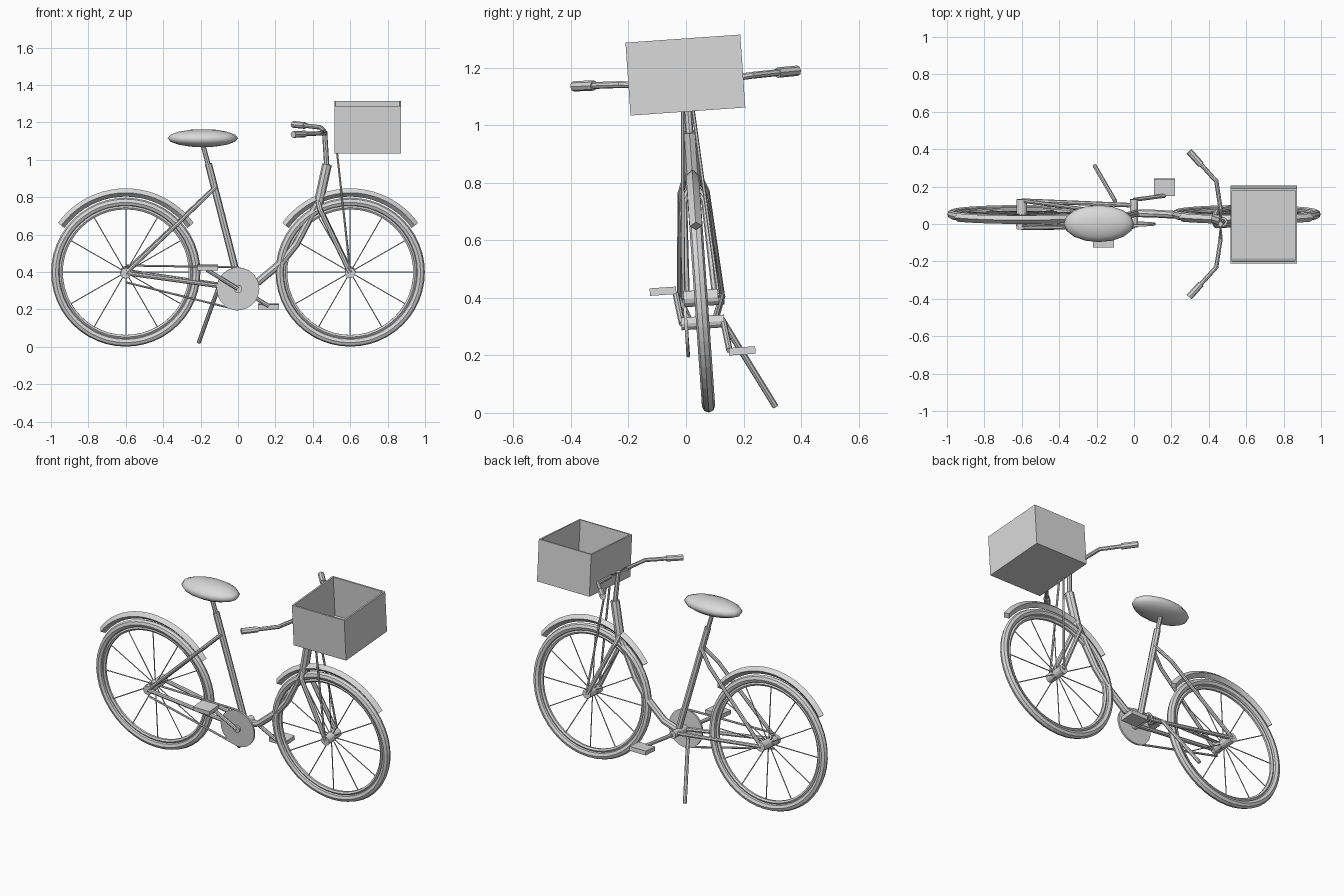
import bpy, bmesh, math
from mathutils import Matrix, Vector

if "Cube" in bpy.data.objects:
    bpy.data.objects.remove(bpy.data.objects["Cube"])

# Whole bike is modelled upright, then leaned over on its kickstand
LEAN = Matrix.Translation((0, 0.08, 0)) @ Matrix.Rotation(math.radians(4), 4, 'X')
grey = bpy.data.materials.new("light_grey")
grey.diffuse_color = (0.7, 0.7, 0.7, 1)
grey.use_nodes = True
grey.node_tree.nodes["Principled BSDF"].inputs["Base Color"].default_value = grey.diffuse_color


def finish(name, bm, smooth=False):
    bmesh.ops.recalc_face_normals(bm, faces=bm.faces[:])
    bm.transform(LEAN)
    for f in bm.faces:
        f.smooth = smooth
    me = bpy.data.meshes.new(name)
    bm.to_mesh(me)
    bm.free()
    me.materials.append(grey)
    ob = bpy.data.objects.new(name, me)
    bpy.context.collection.objects.link(ob)
    return ob


def sweep(bm, pts, r, sides=8, closed=False, side=None):
    """Tube of given radius along a path, with mitred joints."""
    pts = [Vector(p) for p in pts]
    n, rings = len(pts), []
    up = None
    for i, p in enumerate(pts):
        a = pts[i - 1] if (i or closed) else p
        b = pts[(i + 1) % n] if (i < n - 1 or closed) else p
        d1, d2 = (p - a), (b - p)
        d1 = d1.normalized() if d1.length else d2.normalized()
        d2 = d2.normalized() if d2.length else d1
        t = (d1 + d2).normalized()
        if up is None:
            up = Vector(side) if side else (Vector((0, 1, 0)) if abs(t.y) < 0.9 else Vector((0, 0, 1)))
        u = (up - t * up.dot(t)).normalized()
        v = t.cross(u)
        rings.append([bm.verts.new(p + (u * math.cos(k) + v * math.sin(k)) * r)
                      for k in (2 * math.pi * j / sides for j in range(sides))])
    for i in range(n if closed else n - 1):
        a, b = rings[i], rings[(i + 1) % n]
        for j in range(sides):
            k = (j + 1) % sides
            bm.faces.new((a[j], a[k], b[k], b[j]))
    if not closed:
        bm.faces.new(rings[0])
        bm.faces.new(rings[-1])


def tubes(name, paths, r, sides=8, closed=False, smooth=False):
    bm = bmesh.new()
    for p in paths:
        sweep(bm, p, r, sides, closed)
    return finish(name, bm, smooth)


def both(path):
    """A path and its mirror image across the bike plane."""
    return [path, [(x, -y, z) for x, y, z in path]]


def arc(cx, cz, r, a0, a1, n, full=False):
    out = []
    for i in range(n if full else n + 1):
        a = math.radians(a0 + (a1 - a0) * i / n)
        out.append((cx + r * math.cos(a), 0, cz + r * math.sin(a)))
    return out


def box(bm, c, s):
    m = Matrix.Translation(c) @ Matrix.Diagonal((*s, 1))
    bmesh.ops.create_cube(bm, size=1, matrix=m)


# Wheels: tyre, rim, hub, spokes and diamond-section mudguard
for label, cx, half in (("rear", -0.6, 0.08), ("front", 0.6, 0.06)):
    tubes(label + "_tyre", [arc(cx, 0.4, 0.376, 0, 360, 48, True)], 0.023, 8, True)
    tubes(label + "_rim", [arc(cx, 0.4, 0.347, 0, 360, 48, True)], 0.012, 6, True)
    tubes(label + "_hub", [[(cx, -half, 0.4), (cx, half, 0.4)]], 0.028, 12)
    spokes = []
    for i in range(12):
        a = math.radians(30 * i)
        spokes.append([(cx + q * math.cos(a), 0, 0.4 + q * math.sin(a)) for q in (0.02, 0.345)])
    tubes(label + "_spokes", spokes, 0.003, 6)
    tubes(label + "_mudguard", [arc(cx, 0.4, 0.427, 36, 144, 20)], 0.022, 4)

# Frame
tubes("seat_tube", [[(0.012, 0, 0.315), (-0.158, 0, 0.98)]], 0.019)
tubes("seat_post", [[(-0.155, 0, 0.96), (-0.192, 0, 1.1)]], 0.013)
tubes("down_tube", [[(0, 0, 0.315), (0.11, 0, 0.35), (0.23, 0, 0.45), (0.31, 0, 0.55), (0.43, 0, 0.78)]], 0.021)
tubes("head_tube", [[(0.476, 0, 0.978), (0.427, 0, 0.75)]], 0.026)
tubes("chain_stays", both([(-0.6, 0.073, 0.4), (0, 0.042, 0.315)]), 0.012)
tubes("seat_stays", both([(-0.6, 0.073, 0.4), (-0.21, 0.045, 0.77), (-0.12, 0.01, 0.857)]), 0.011)
tubes("fork", both([(0.428, 0.012, 0.78), (0.44, 0.038, 0.735), (0.6, 0.053, 0.4)]), 0.014)

# Steering
tubes("stem", [[(0.475, 0, 0.96), (0.463, 0, 1.155)]], 0.014)
bar = [(0.30, 0.385, 1.165), (0.44, 0.23, 1.16), (0.463, 0.08, 1.148)]
tubes("handlebar", [bar + [(x, -y, z) for x, y, z in reversed(bar)]], 0.012)
tubes("grips", both([(0.295, 0.39, 1.165), (0.358, 0.32, 1.163)]), 0.018)

# Saddle
bm = bmesh.new()
bmesh.ops.create_uvsphere(bm, u_segments=16, v_segments=8, radius=1,
                          matrix=Matrix.Translation((-0.188, 0, 1.118)) @ Matrix.Diagonal((0.188, 0.099, 0.048, 1)))
finish("seat", bm, True)

# Drivetrain
tubes("bottom_bracket", [[(0, -0.075, 0.315), (0, 0.075, 0.315)]], 0.022, 12)
tubes("chainring", [[(0, -0.064, 0.315), (0, -0.053, 0.315)]], 0.114, 32)
tubes("rear_cog", [[(-0.6, -0.062, 0.4), (-0.6, -0.055, 0.4)]], 0.03, 16)
tubes("chain", [[(0, -0.058, 0.43), (-0.6, -0.058, 0.44)], [(0, -0.058, 0.202), (-0.6, -0.058, 0.35)]], 0.006, 6)
tubes("cranks", [[(0, 0.072 * s, 0.315), (0.165 * s, 0.086 * s, 0.315 - 0.103 * s)] for s in (1, -1)], 0.011)
bm = bmesh.new()
for s in (1, -1):
    box(bm, (0.162 * s, 0.13 * s, 0.32 - 0.113 * s), (0.112, 0.092, 0.026))
finish("pedals", bm)

# Kickstand
tubes("kickstand", [[(-0.1, 0.065, 0.325), (-0.21, 0.232, 0.006)]], 0.011)

# Open basket with thin walls, and its struts
bm = bmesh.new()
x0, x1, z0, z1, w, t = 0.515, 0.872, 1.05, 1.304, 0.2, 0.01
cx, cz = (x0 + x1) / 2, (z0 + z1) / 2
box(bm, (cx, 0, z0 + t / 2), (x1 - x0, 2 * w, t))
for s in (1, -1):
    box(bm, (cx, s * (w - t / 2), cz), (x1 - x0, t, z1 - z0))
    box(bm, (cx + s * (x1 - x0 - t) / 2, 0, cz), (t, 2 * w, z1 - z0))
finish("basket", bm)
tubes("basket_struts", both([(0.528, 0.018, 1.055), (0.6, 0.062, 0.4)]), 0.006, 6)
